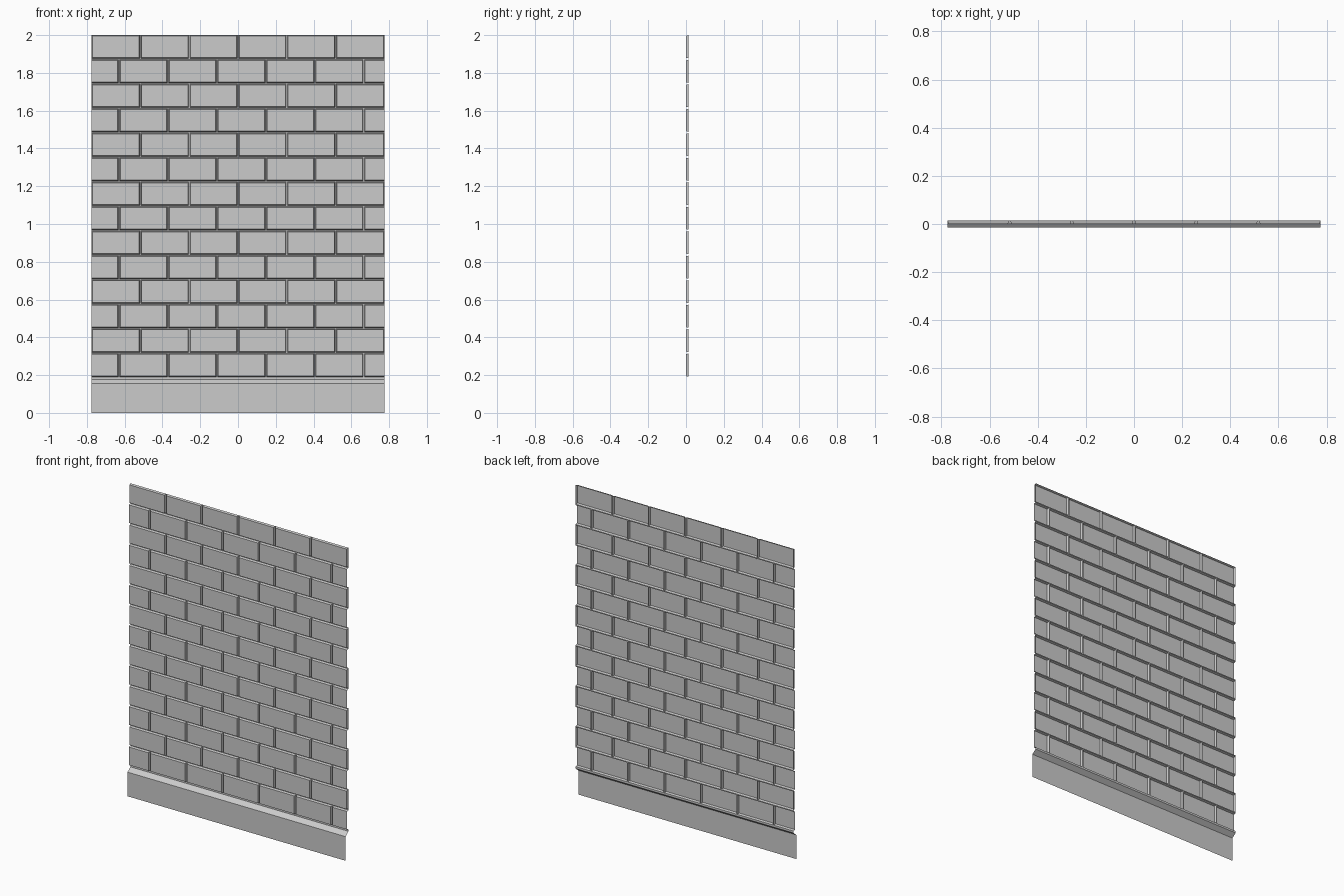
import bpy

if "Cube" in bpy.data.objects:
    bpy.data.objects.remove(bpy.data.objects["Cube"])

W = 0.775            # half width of the panel
FACE, BACK = 0.0, 0.0145   # depth of brick faces and of the mortar
BASE = -0.0145       # depth of the skirting face
M, S = 0.003, 0.004  # half mortar width, width of sloped brick edge
Z0, ROWS, TOP = 0.188, 14, 2.0
PITCH = (TOP + M - Z0) / ROWS
BRICK = 2 * W / 6


def make(name, quads):
    verts, faces = [], []
    for q in quads:
        faces.append(range(len(verts), len(verts) + 4))
        verts += q
    me = bpy.data.meshes.new(name)
    me.from_pydata(verts, [], [tuple(f) for f in faces])
    ob = bpy.data.objects.new(name, me)
    bpy.context.collection.objects.link(ob)
    return ob


def sheet(x0, x1, ya, za, yb, zb):
    """Strip across x from profile point a up to profile point b."""
    return [(x0, ya, za), (x1, ya, za), (x1, yb, zb), (x0, yb, zb)]


def brick(x0, x1, z0, z1, open_left, open_right):
    """Raised face with sloped edges; cut ends stay open."""
    l = 0 if open_left else S
    r = 0 if open_right else S
    o = [(x0, BACK, z0), (x1, BACK, z0), (x1, BACK, z1), (x0, BACK, z1)]
    i = [(x0 + l, FACE, z0 + S), (x1 - r, FACE, z0 + S),
         (x1 - r, FACE, z1 - S), (x0 + l, FACE, z1 - S)]
    if open_left:
        o[0] = (x0, BACK, z0)
    quads = [i]
    for k in range(4):
        if (k == 1 and open_right) or (k == 3 and open_left):
            continue
        n = (k + 1) % 4
        quads.append([o[k], o[n], i[n], i[k]])
    return quads


bricks, mortar = [], []
for row in range(ROWS):
    z0 = Z0 + row * PITCH + M
    z1 = z0 + PITCH - 2 * M
    cut = row % 2 == 0          # rows whose end bricks are cut by the panel edge
    if cut:
        joints = [-0.63 + 0.2592 * k for k in range(6)]
    else:
        joints = [-W + BRICK * k for k in range(1, 6)]
    starts = [-W] + [j + M for j in joints]
    ends = [j - M for j in joints] + [W]
    for n, (a, b) in enumerate(zip(starts, ends)):
        bricks += brick(a, b, z0, z1, cut and n == 0, cut and n == len(joints))
    # upright joints
    for j in joints:
        mortar.append(sheet(j - M, j + M, BACK, z0, BACK, z1))
    # bed joint above the row
    if row < ROWS - 1:
        mortar.append(sheet(-W, W, BACK, z1, BACK, z1 + 2 * M))

make("bricks", bricks)
make("mortar", mortar)

# skirting: flat face, sloped ledge, strip up to the first course
profile = [(BASE, 0), (BASE, 0.155), (BACK, 0.178), (BACK, Z0 + M)]
make("skirting", [sheet(-W, W, *a, *b) for a, b in zip(profile, profile[1:])])
